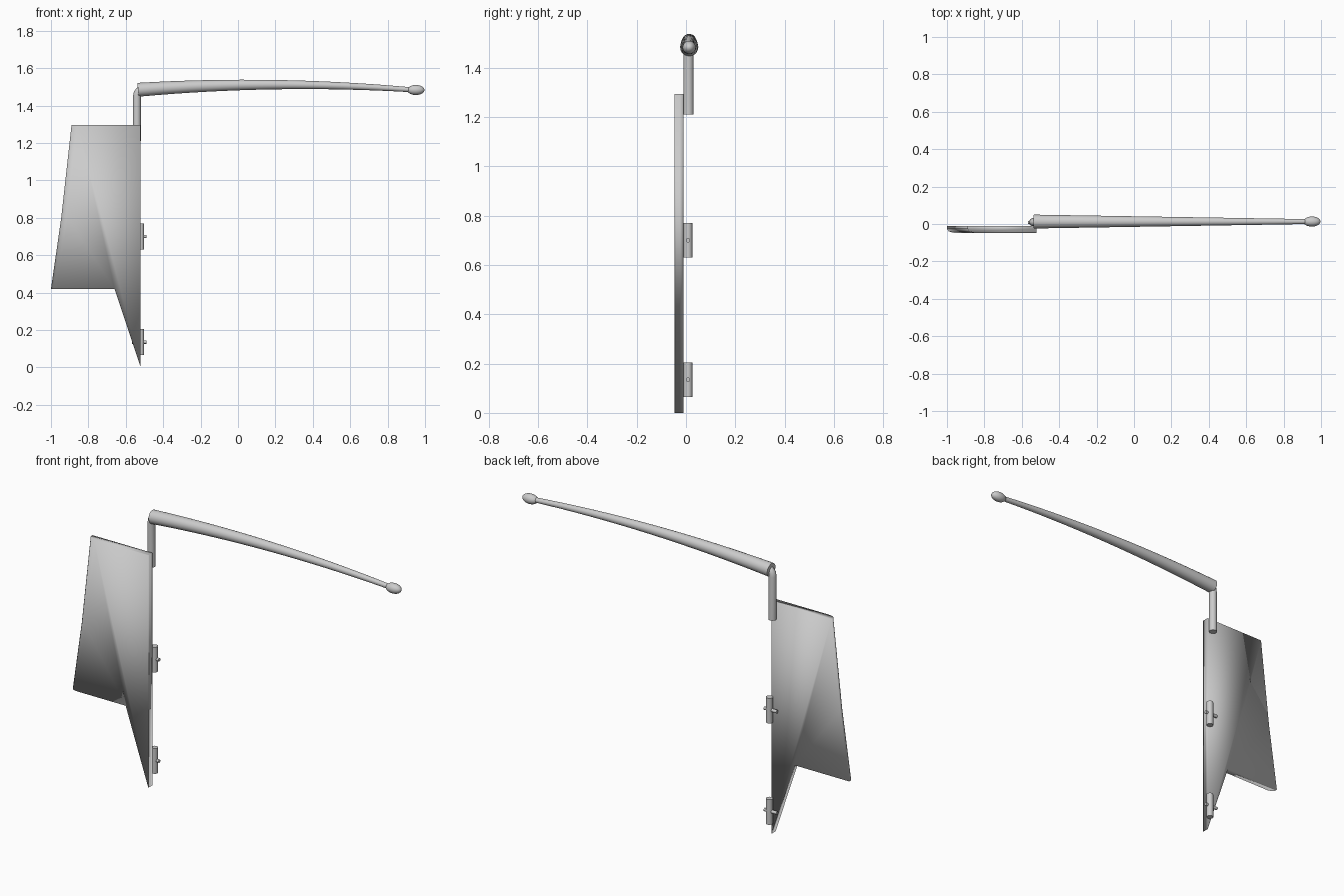
import bpy, bmesh
from math import pi
from mathutils import Vector

cube = bpy.data.objects.get("Cube")
if cube:
    bpy.data.objects.remove(cube)

grey = bpy.data.materials.new("light_grey")
grey.use_nodes = True
colour = (0.6, 0.6, 0.6, 1)
grey.diffuse_color = colour
grey.node_tree.nodes["Principled BSDF"].inputs["Base Color"].default_value = colour


def add_object(name, bm, smooth=True):
    """Turn a bmesh into a named, shaded object."""
    bmesh.ops.recalc_face_normals(bm, faces=bm.faces)
    mesh = bpy.data.meshes.new(name)
    bm.to_mesh(mesh)
    bm.free()
    mesh.materials.append(grey)
    obj = bpy.data.objects.new(name, mesh)
    bpy.context.collection.objects.link(obj)
    bpy.ops.object.select_all(action='DESELECT')
    obj.select_set(True)
    bpy.context.view_layer.objects.active = obj
    if smooth:
        bpy.ops.object.shade_smooth()
    else:
        bpy.ops.object.shade_smooth_by_angle(angle=pi / 4)
    return obj


def skin(bm, rings):
    """Bridge matching rings of vertices and cap both ends."""
    for a, b in zip(rings, rings[1:]):
        for i in range(len(a)):
            j = (i + 1) % len(a)
            bm.faces.new((a[i], a[j], b[j], b[i]))
    bm.faces.new(rings[0])
    bm.faces.new(rings[-1])


def tube(name, path, radii, sides=20):
    """Sweep a round section along a path lying in an xz plane."""
    bm = bmesh.new()
    pts = [Vector(p) for p in path]
    side = Vector((0, 1, 0))
    rings = []
    for i, p in enumerate(pts):
        along = (pts[min(i + 1, len(pts) - 1)] - pts[max(i - 1, 0)]).normalized()
        across = along.cross(side)
        section = bmesh.ops.create_circle(bm, segments=sides, radius=radii[i])["verts"]
        for v in section:
            v.co = p + side * v.co.x + across * v.co.y
        rings.append(section)
    skin(bm, rings)
    return add_object(name, bm, smooth=False)


# Blade: flat back, trailing edge rounded off towards the front
outline = [(-0.52, 1.295), (-0.89, 1.295), (-0.945, 0.8),
           (-1.0, 0.42), (-0.66, 0.42), (-0.52, 0.0)]
bm = bmesh.new()
layers = []
for y, inset in ((-0.01, 0), (-0.026, 0), (-0.04, 0.01), (-0.047, 0.035)):
    layers.append([bm.verts.new((x + (inset if x < -0.8 else 0), y, z))
                   for x, z in outline])
skin(bm, layers)
add_object("rudder_blade", bm)

# Rudder post, bending over into the tiller
Y = 0.01
tube("rudder_post",
     [(-0.54, Y, 1.21), (-0.54, Y, 1.45), (-0.537, Y, 1.468),
      (-0.527, Y, 1.48), (-0.5, Y, 1.485)], [0.021] * 5)

# Tiller: gently arched and tapering
path, radii = [], []
steps = 16
for i in range(steps + 1):
    t = i / steps
    path.append((-0.535 + 1.465 * t, 0.013, 1.484 + 0.11 * t * (1 - t)))
    radii.append(0.037 - 0.024 * t)
tube("tiller", path, radii)

# Egg-shaped knob at the end of the tiller
bm = bmesh.new()
bmesh.ops.create_uvsphere(bm, u_segments=20, v_segments=12, radius=1)
for v in bm.verts:
    x, y, z = v.co
    v.co = (0.951 + 0.046 * z, 0.013 + 0.027 * x, 1.483 + 0.027 * y)
add_object("tiller_knob", bm)

# Hinges: upright barrels, each with a cross pin
for label, z in (("upper", 0.7), ("lower", 0.135)):
    tube(label + "_hinge_barrel",
         [(-0.52, 0.008, z - 0.07), (-0.52, 0.008, z + 0.07)], [0.018] * 2)
    tube(label + "_hinge_pin",
         [(-0.568, 0.008, z), (-0.49, 0.008, z)], [0.009] * 2, sides=12)
